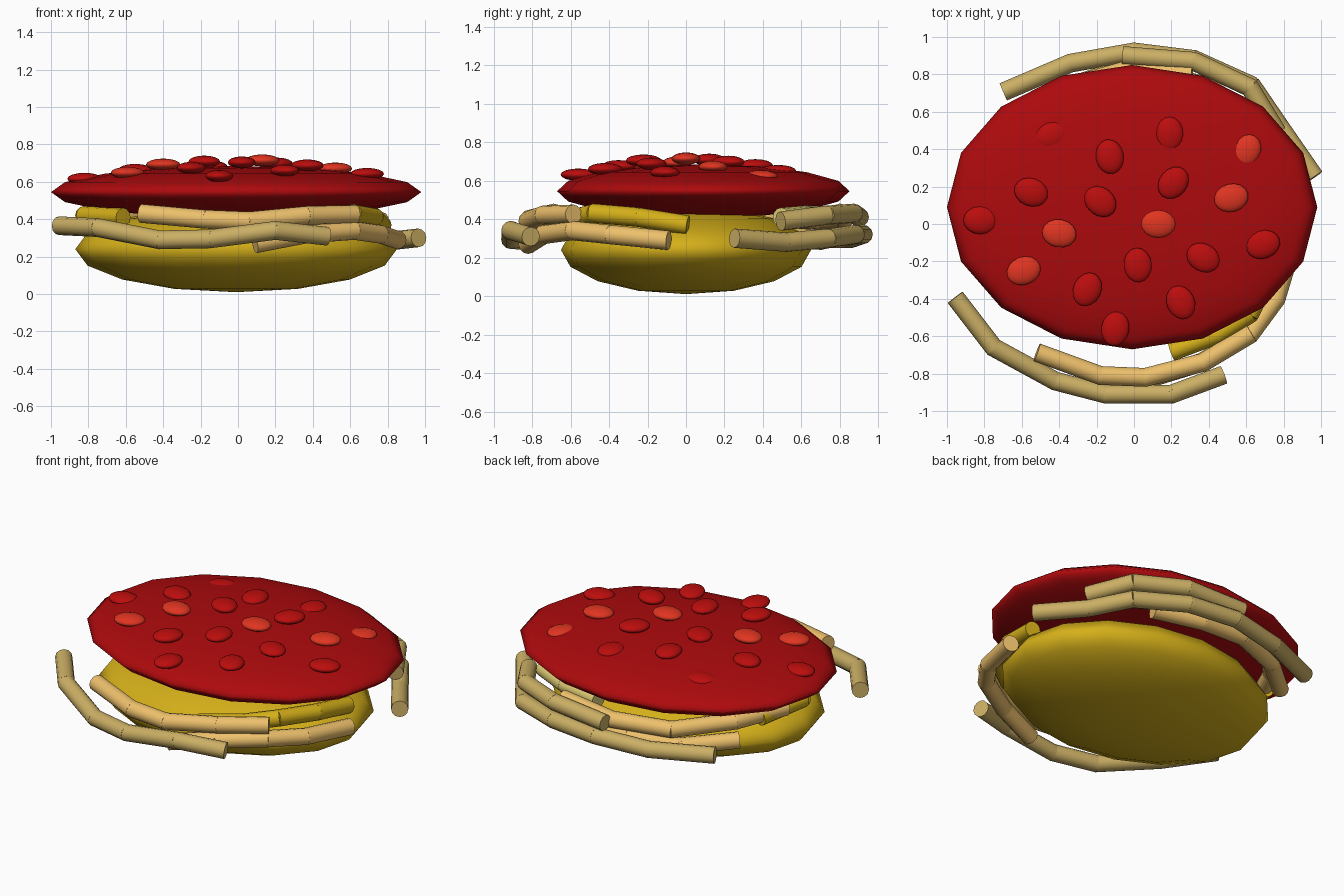
import bpy, math
from mathutils import Vector


def material(name, rgb):
    m = bpy.data.materials.new(name)
    m.diffuse_color = (*rgb, 1)
    return m


GOLD = material("gold_pasta", (0.66, 0.43, 0.01))
TAN = material("tan_pasta", (0.60, 0.43, 0.13))
WARM = material("warm_pasta", (0.85, 0.53, 0.15))
LIGHT = material("light_pasta", (0.75, 0.62, 0.18))
SAUCE = material("sauce_red", (0.42, 0.003, 0.004))
DARK = material("chunk_dark", (0.50, 0.004, 0.004))
BRIGHT = material("chunk_bright", (0.75, 0.035, 0.015))


def blob(name, loc, scale, mat, seg, rings, turn=0):
    bpy.ops.mesh.primitive_uv_sphere_add(segments=seg, ring_count=rings, radius=1,
                                         location=loc, rotation=(0, 0, turn))
    ob = bpy.context.object
    ob.name = name
    ob.scale = scale
    ob.data.materials.append(mat)
    bpy.ops.object.shade_smooth()
    return ob


def noodle(name, points, mat, r=0.05):
    # each noodle is a chain of short straight cylinders
    pts = [Vector(p) for p in points]
    for a, b in zip(pts, pts[1:]):
        d = b - a
        bpy.ops.mesh.primitive_cylinder_add(vertices=12, radius=r, depth=d.length + 0.02,
                                            location=(a + b) / 2)
        ob = bpy.context.object
        ob.name = name
        ob.rotation_euler = d.to_track_quat('Z', 'Y').to_euler()
        ob.data.materials.append(mat)
        bpy.ops.object.shade_smooth_by_angle(angle=math.radians(40))


# Pasta mound and sauce layer
blob("pasta_mound", (-0.01, 0, 0.24), (0.86, 0.65, 0.23), GOLD, 16, 8)
blob("sauce_layer", (-0.01, 0.09, 0.545), (0.99, 0.76, 0.14), SAUCE, 16, 8)

# Front noodles
noodle("front_outer_noodle", [(-0.95, -0.40, 0.365), (-0.75, -0.66, 0.355), (-0.42, -0.84, 0.29),
       (-0.15, -0.91, 0.295), (0.20, -0.91, 0.34), (0.47, -0.81, 0.31)], TAN)
noodle("front_upper_noodle", [(-0.51, -0.69, 0.43), (-0.18, -0.81, 0.40), (0.06, -0.82, 0.39),
       (0.37, -0.74, 0.42), (0.62, -0.59, 0.425)], WARM)
noodle("front_lower_noodle", [(0.10, -0.82, 0.27), (0.36, -0.74, 0.32), (0.62, -0.59, 0.34),
       (0.76, -0.40, 0.32), (0.85, -0.10, 0.29)], WARM)
noodle("front_inner_noodle", [(0.21, -0.68, 0.37), (0.45, -0.59, 0.40), (0.62, -0.48, 0.43),
       (0.73, -0.25, 0.41), (0.77, 0.0, 0.37)], GOLD)
noodle("left_inner_noodle", [(-0.62, -0.25, 0.41), (-0.82, 0.0, 0.42), (-0.74, 0.30, 0.40)], GOLD)

# Back noodles
noodle("back_outer_noodle", [(-0.69, 0.71, 0.30), (-0.34, 0.86, 0.30), (0.0, 0.92, 0.32),
       (0.32, 0.88, 0.32), (0.63, 0.74, 0.30), (0.78, 0.52, 0.28), (0.96, 0.26, 0.30)], TAN)
noodle("back_upper_noodle", [(-0.80, 0.15, 0.42), (-0.66, 0.45, 0.41), (-0.40, 0.72, 0.39),
       (-0.05, 0.82, 0.40), (0.30, 0.80, 0.43)], WARM)
noodle("back_side_noodle", [(-0.05, 0.90, 0.41), (0.32, 0.87, 0.43), (0.62, 0.73, 0.42),
       (0.76, 0.50, 0.39)], TAN)
noodle("back_middle_noodle", [(-0.70, 0.48, 0.31), (-0.45, 0.70, 0.29), (-0.15, 0.80, 0.31),
       (0.15, 0.80, 0.30), (0.45, 0.72, 0.30)], WARM)
noodle("back_inner_noodle", [(0.15, 0.68, 0.42), (0.42, 0.62, 0.42), (0.65, 0.50, 0.41)], LIGHT)

# Tomato chunks on the sauce: x, y, turn in degrees
dark = [(-0.44, 0.47, 20), (-0.13, 0.36, 100), (0.19, 0.48, 90), (-0.55, 0.17, 160),
        (-0.18, 0.12, 140), (0.21, 0.22, 50), (-0.82, 0.02, 0), (0.02, -0.22, 95),
        (0.37, -0.18, 150), (0.69, -0.11, 20), (-0.25, -0.35, 65), (0.25, -0.42, 115),
        (-0.10, -0.56, 80)]
bright = [(0.60, 0.39, 60), (0.52, 0.14, 15), (-0.40, -0.05, 170), (0.13, 0.0, 0), (-0.59, -0.25, 20)]
for group, mat in ((dark, DARK), (bright, BRIGHT)):
    for x, y, deg in group:
        z = 0.717 - 0.15 * x * x - 0.27 * y * y
        blob("tomato_chunk", (x, y, z), (0.093, 0.075, 0.032), mat, 16, 8, math.radians(deg))
